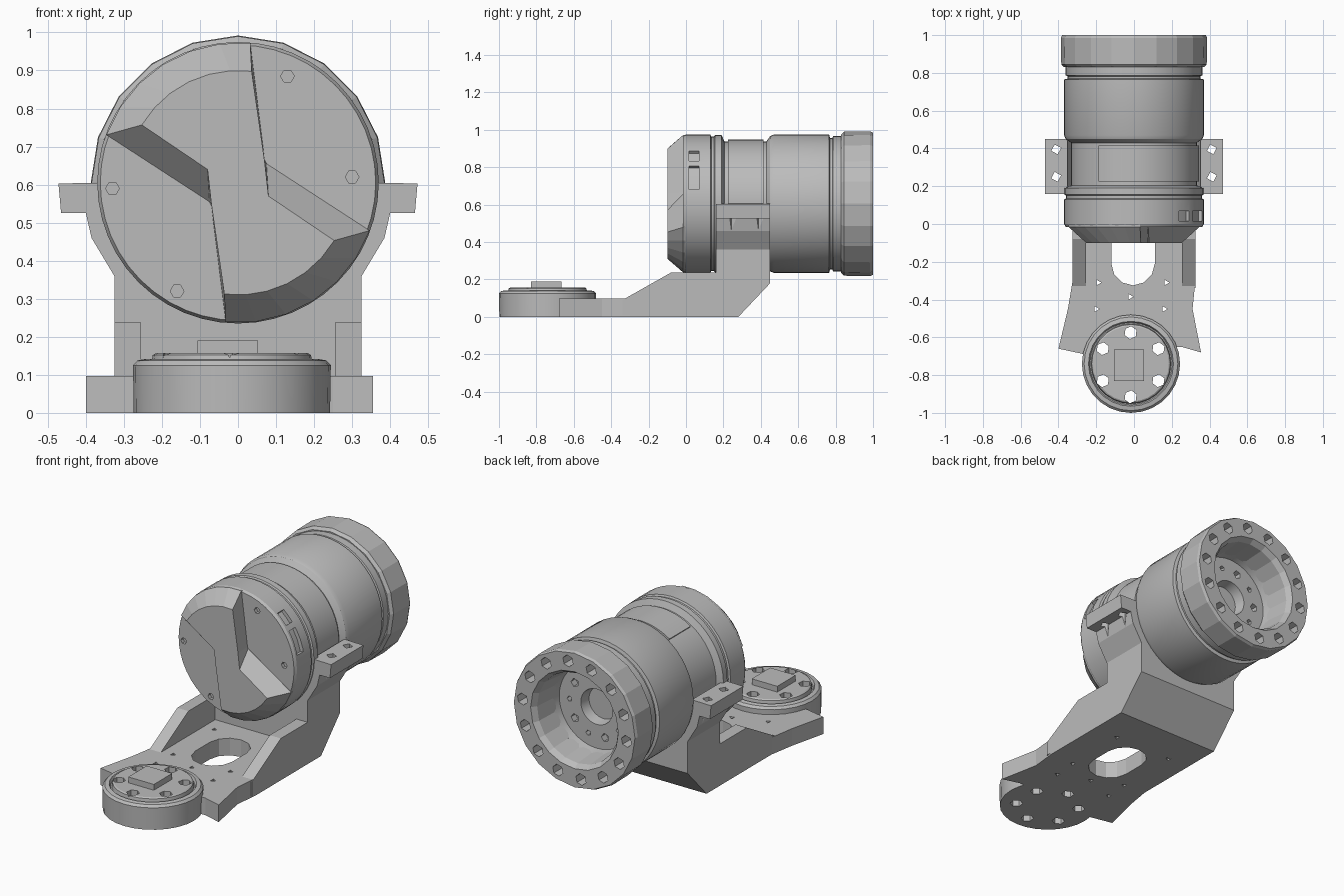
import bpy, bmesh
from math import sin, cos, pi, radians
from mathutils import Vector

if "Cube" in bpy.data.objects:
    bpy.data.objects.remove(bpy.data.objects["Cube"])

AXIS_Z = 0.605   # height of the barrel axis

grey = bpy.data.materials.new("light grey metal")
grey.use_nodes = True
tone = (0.5, 0.5, 0.5, 1)
grey.diffuse_color = tone
grey.node_tree.nodes["Principled BSDF"].inputs["Base Color"].default_value = tone


def place(axis, p, d):
    """Put a 2D point at depth d along an axis."""
    u, v = p
    return {"x": (d, u, v), "y": (u, d, v), "z": (u, v, d)}[axis]


def ngon(cx, cy, r, n, phase=0.0):
    return [(cx + r * cos(phase + 2 * pi * i / n),
             cy + r * sin(phase + 2 * pi * i / n)) for i in range(n)]


def arc(cx, cy, r, a, b, n):
    angles = [radians(a + (b - a) * i / n) for i in range(n + 1)]
    return [(cx + r * cos(t), cy + r * sin(t)) for t in angles]


def loft(bm, rings, closed=False):
    rows = [[bm.verts.new(p) for p in ring] for ring in rings]
    n = len(rows[0])
    pairs = list(zip(rows, rows[1:]))
    if closed:
        pairs.append((rows[-1], rows[0]))
    else:
        bm.faces.new(rows[0])
        bm.faces.new(rows[-1])
    for a, b in pairs:
        for i in range(n):
            j = (i + 1) % n
            bm.faces.new((a[i], a[j], b[j], b[i]))


def prism(bm, pts, axis, a, b):
    loft(bm, [[place(axis, p, d) for p in pts] for d in (a, b)])


def lathe(bm, profile, axis, cx, cy, n, closed=False):
    loft(bm, [[place(axis, p, d) for p in ngon(cx, cy, r, n)] for r, d in profile], closed)


def finish(name, bm, smooth=None):
    bmesh.ops.recalc_face_normals(bm, faces=bm.faces)
    me = bpy.data.meshes.new(name)
    bm.to_mesh(me)
    bm.free()
    me.materials.append(grey)
    ob = bpy.data.objects.new(name, me)
    bpy.context.collection.objects.link(ob)
    if smooth:
        shade(ob, smooth)
    return ob


def select(ob):
    bpy.ops.object.select_all(action="DESELECT")
    ob.select_set(True)
    bpy.context.view_layer.objects.active = ob


def shade(ob, angle):
    select(ob)
    bpy.ops.object.shade_smooth_by_angle(angle=radians(angle))


def cut(ob, bm, smooth=None):
    cutter = finish("cutter", bm)
    cutter.hide_render = True
    mod = ob.modifiers.new("cut", "BOOLEAN")
    mod.operation, mod.solver, mod.object = "DIFFERENCE", "EXACT", cutter
    select(ob)
    bpy.ops.object.modifier_apply(modifier=mod.name)
    bpy.data.objects.remove(cutter)
    if smooth:
        shade(ob, smooth)


# Barrel: turned profile with grooves, a waist and a stepped rear recess
bm = bmesh.new()
lathe(bm, [(.362, -.015), (.37, 0), (.37, .13), (.36, .135), (.36, .15), (.368, .155),
           (.368, .19), (.333, .205), (.333, .43), (.362, .45), (.37, .47), (.37, .765),
           (.352, .77), (.352, .782), (.362, .787), (.362, .85), (.245, .85),
           (.235, .80), (.10, .80), (.09, .74)], "y", 0, AXIS_Z, 48)
barrel = finish("barrel", bm)
bm = bmesh.new()
for a, b in ((12, 33), (38, 50)):                 # side windows
    prism(bm, arc(0, AXIS_Z, .35, a, b, 2) + arc(0, AXIS_Z, .42, b, a, 2), "y", .015, .07)
for x, z in ((-.33, .59), (-.16, .32), (.13, .885), (.3, .62)):   # screw sockets
    prism(bm, ngon(x, z, .018, 6), "y", -.03, .005)
for i, (x, z) in enumerate(ngon(0, AXIS_Z, .17, 10)):             # rear plate holes
    prism(bm, ngon(x, z, .016 + .008 * (i % 2), 5), "y", .76, .82)
cut(barrel, bm, 25)

# Rear ring with a circle of bolt holes
bm = bmesh.new()
lathe(bm, [(.37, .83), (.385, .845), (.387, .985), (.38, 1), (.275, 1), (.255, .97),
           (.243, .83)], "y", 0, AXIS_Z, 20, closed=True)
rear_ring = finish("rear_ring", bm)
bm = bmesh.new()
for x, z in ngon(0, AXIS_Z, .328, 14, .1):
    prism(bm, ngon(x, z, .033, 6, .3), "y", .93, 1.03)
cut(rear_ring, bm)

# Front cover: two raised lobes with bevelled rims, repeated by half a turn
base, top = [], []
for s in (1, -1):
    low = arc(0, 0, .368, 85, 160, 6) + [(-.075, -.05), (-.07, -.06)]
    high = arc(0, 0, .295, 83, 149, 6) + [(-.08, .035), (-.07, -.055)]
    base += [(s * x, AXIS_Z + s * z) for x, z in low]
    top += [(s * x, AXIS_Z + s * z) for x, z in high]
bm = bmesh.new()
loft(bm, [[place("y", p, d) for p in ring]
          for ring, d in ((base, 0), (base, -.016), (top, -.1))])
finish("front_cover", bm)

# Waist sleeve: raised partial band
bm = bmesh.new()
prism(bm, arc(0, AXIS_Z, .325, -30, 123, 24) + arc(0, AXIS_Z, .343, 123, -30, 24),
      "y", .225, .415)
finish("waist_sleeve", bm, 25)

# Cradle: block with curved seat, flared arms and mounting pads
bm = bmesh.new()
right = [(.325, 0), (.325, .36), (.385, .46), (.40, .525), (.465, .525), (.472, .603)]
seat = arc(0, AXIS_Z, .352, 0, -180, 24)
prism(bm, right + seat + [(-x, z) for x, z in reversed(right)], "y", .16, .45)
cradle = finish("cradle", bm)
bm = bmesh.new()
prism(bm, [(.28, 0), (.45, .18), (.6, .18), (.6, -.1), (.28, -.1)], "x", -.6, .6)
for s in (1, -1):
    for y in (.25, .395):                         # pad holes
        prism(bm, ngon(s * .412, y, .027, 4, .3), "z", .44, .7)
cut(cradle, bm)

# Base plate with slot and small screw holes
bm = bmesh.new()
prism(bm, [(.325, .28), (.325, -.3), (.31, -.45), (.355, -.68), (.25, -.65), (-.26, -.69),
           (-.4, -.66), (-.35, -.45), (-.325, -.3), (-.325, .28)], "z", 0, .097)
base_plate = finish("base_plate", bm)
bm = bmesh.new()
slot = arc(-.005, -.21, .115, 180, 360, 6) + arc(-.005, -.08, .115, 0, 180, 6)
prism(bm, slot, "z", -.1, .2)
for x, y in ((-.19, -.31), (.17, -.31), (-.2, -.45), (.16, -.45), (-.02, -.385),
             (-.19, .06), (.17, .06)):
    prism(bm, ngon(x, y, .017, 3), "z", -.1, .2)
prism(bm, ngon(-.02, -.74, .25, 24), "z", -.1, .2)
cut(base_plate, bm)

# Side ribs rising from the plate to the cradle
for side, s in (("left", 1), ("right", -1)):
    bm = bmesh.new()
    prism(bm, [(-.34, .09), (-.08, .237), (.17, .237), (.17, .01), (-.34, .01)],
          "x", s * .255, s * .325)
    finish(side + "_rib", bm)

# Turntable: round foot with a stepped top and six through holes
bm = bmesh.new()
lathe(bm, [(.258, 0), (.26, .125), (.248, .138), (.225, .142), (.218, .128), (.212, .128),
           (.208, .152), (.2, .157)], "z", -.016, -.74, 28)
turntable = finish("turntable", bm)
bm = bmesh.new()
for x, y in ngon(-.018, -.745, .17, 6, pi / 2):
    prism(bm, ngon(x, y, .034, 6, .4), "z", -.1, .3)
cut(turntable, bm, 25)

# Square tab on the turntable
bm = bmesh.new()
prism(bm, [(-.107, -.83), (.053, -.83), (.053, -.665), (-.107, -.665)], "z", .15, .19)
finish("square_tab", bm)
